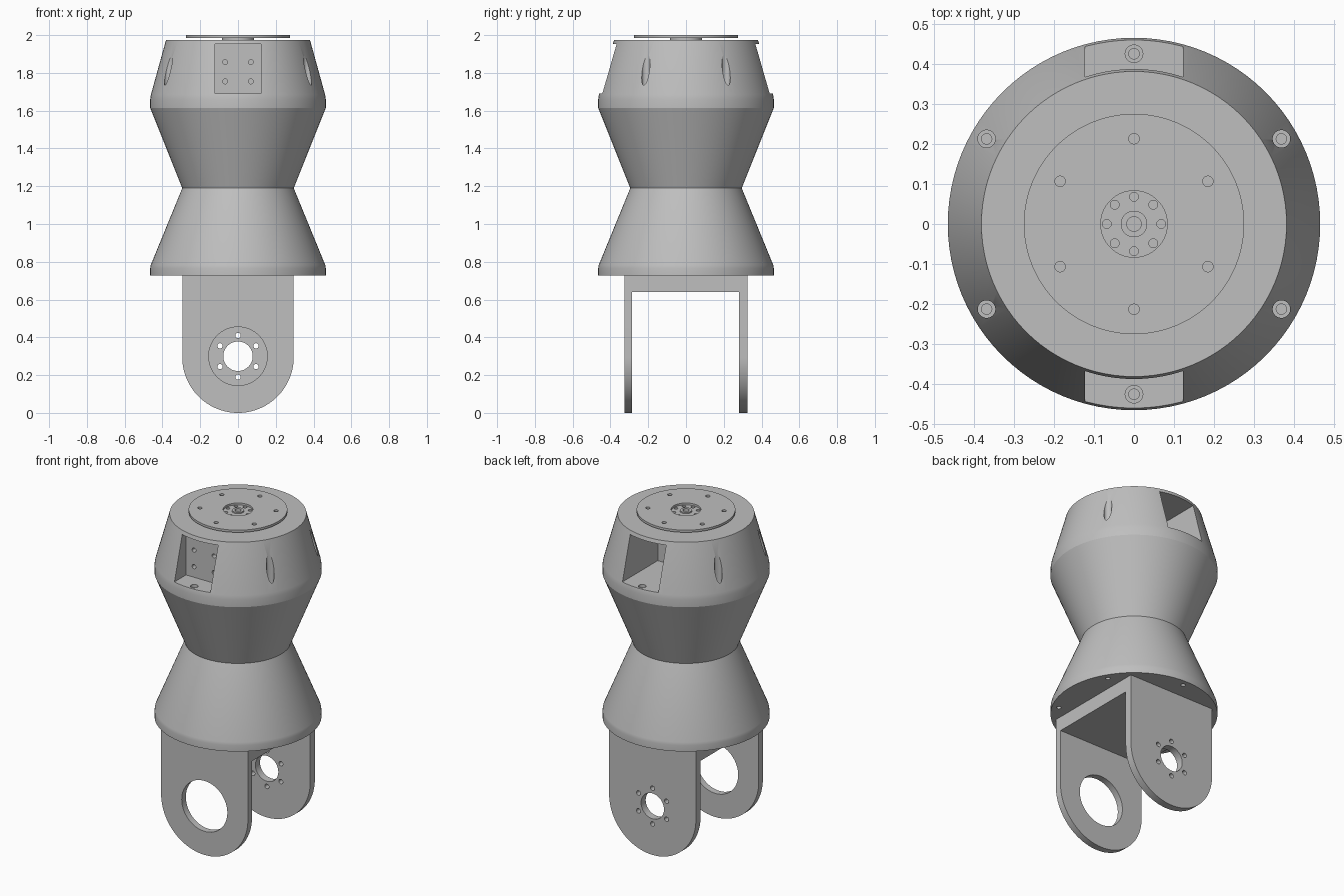
import bpy, bmesh, math
from mathutils import Matrix, Vector

cube = bpy.data.objects.get("Cube")
if cube:
    bpy.data.objects.remove(cube, do_unlink=True)

GREY = (0.52, 0.52, 0.52, 1)
mat = bpy.data.materials.new("light grey metal")
mat.use_nodes = True
mat.diffuse_color = GREY
mat.node_tree.nodes["Principled BSDF"].inputs["Base Color"].default_value = GREY


def finish(name, bm):
    bmesh.ops.recalc_face_normals(bm, faces=bm.faces)
    mesh = bpy.data.meshes.new(name)
    bm.to_mesh(mesh)
    bm.free()
    mesh.materials.append(mat)
    ob = bpy.data.objects.new(name, mesh)
    bpy.context.collection.objects.link(ob)
    return ob


def lathe(name, profile, closed=False, steps=96):
    """Revolve (radius, height) points about z."""
    bm = bmesh.new()
    vs = [bm.verts.new((r, 0, z)) for r, z in profile]
    edges = [bm.edges.new(p) for p in zip(vs, vs[1:])]
    if closed:
        edges.append(bm.edges.new((vs[-1], vs[0])))
    bmesh.ops.spin(bm, geom=vs + edges, cent=(0, 0, 0), axis=(0, 0, 1),
                   angle=math.tau, steps=steps, use_merge=True)
    bmesh.ops.remove_doubles(bm, verts=bm.verts, dist=1e-5)
    return finish(name, bm)


def ring(count, radius, start=90):
    """Evenly spaced 2D points on a circle."""
    return [(radius * math.cos(math.radians(start + 360 * i / count)),
             radius * math.sin(math.radians(start + 360 * i / count)))
            for i in range(count)]


def drills(points, r, lo, hi, along_y=False, segments=28):
    """Cylinders at 2D points, along z or along y."""
    bm = bmesh.new()
    mid = (lo + hi) / 2
    for a, b in points:
        if along_y:
            m = Matrix.Translation((a, mid, b)) @ Matrix.Rotation(math.pi / 2, 4, 'X')
        else:
            m = Matrix.Translation((a, b, mid))
        bmesh.ops.create_cone(bm, cap_ends=True, segments=segments, radius1=r,
                              radius2=r, depth=hi - lo, matrix=m)
    return finish("drill", bm)


def box(lo, hi):
    lo, hi = Vector(lo), Vector(hi)
    bm = bmesh.new()
    bmesh.ops.create_cube(bm, size=1, matrix=Matrix.Translation((lo + hi) / 2)
                          @ Matrix.Diagonal((*(hi - lo), 1)))
    return finish("box_cutter", bm)


def cut(ob, *cutters):
    """Subtract each cutter in turn, then discard it."""
    for c in cutters:
        c.hide_render = True
        mod = ob.modifiers.new("cut", 'BOOLEAN')
        mod.operation, mod.solver, mod.object = 'DIFFERENCE', 'EXACT', c
        dg = bpy.context.evaluated_depsgraph_get()
        mesh = bpy.data.meshes.new_from_object(ob.evaluated_get(dg))
        ob.modifiers.clear()
        ob.data = mesh
        bpy.data.objects.remove(c, do_unlink=True)


# Hourglass housing: lower cone, waist, upper cone
body = lathe("housing", [
    (0, 0.728), (0.465, 0.728), (0.465, 0.765), (0.462, 0.783), (0.295, 1.19),
    (0.465, 1.615), (0.465, 1.66), (0.461, 1.685), (0.381, 1.975), (0, 1.975)])
bolts = ring(6, 0.425)
cut(body,
    box((-0.122, -0.6, 1.69), (0.122, -0.33, 1.953)),   # shallow front pocket
    box((-0.122, 0.1, 1.69), (0.122, 0.6, 1.953)),      # deep rear pocket
    drills(bolts, 0.022, 1.67, 1.93),                   # counterbores
    drills(bolts, 0.013, 1.6, 1.68),
    drills(bolts, 0.013, 0.7, 0.79),                    # underside bolt holes
    drills([(x, z) for x in (-0.068, 0.068) for z in (1.755, 1.857)],
           0.013, -0.36, -0.28, along_y=True))          # pocket wall holes

# Rotating output disc on a narrow hub
disc = lathe("output_disc", [(0.083, 1.986), (0.275, 1.986), (0.275, 2), (0.083, 2)],
             closed=True)
cut(disc, drills(ring(6, 0.213), 0.013, 1.97, 2.02))
hub = lathe("output_hub", [(0, 1.96), (0.084, 1.96), (0.084, 1.988), (0.033, 1.988),
                           (0.033, 1.996), (0.018, 1.996), (0.018, 1.978), (0, 1.978)])
cut(hub, drills(ring(8, 0.068), 0.011, 1.975, 2.02))

# Fork bracket: an arch prism hollowed out, with a bore in each plate
bm = bmesh.new()
R, ZC, Y = 0.295, 0.295, 0.325
outline = [(R, 0.73)] + [(R * math.cos(t), ZC - R * math.sin(t))
                         for t in (math.pi * i / 48 for i in range(49))] + [(-R, 0.73)]
face = bm.faces.new([bm.verts.new((x, -Y, z)) for x, z in outline])
ext = bmesh.ops.extrude_face_region(bm, geom=[face])
bmesh.ops.translate(bm, vec=(0, 2 * Y, 0),
                    verts=[v for v in ext["geom"] if isinstance(v, bmesh.types.BMVert)])
fork = finish("fork_bracket", bm)
centre = (0, 0.3)
cut(fork,
    box((-0.5, -0.285, -0.2), (0.5, 0.28, 0.64)),
    drills([centre], 0.155, -0.5, -0.1, along_y=True, segments=64),
    drills([centre], 0.078, 0.1, 0.5, along_y=True, segments=48),
    drills([(x, z + centre[1]) for x, z in ring(6, 0.11)],
           0.014, 0.1, 0.5, along_y=True))

# Smooth the round surfaces, keep machined edges sharp
bpy.ops.object.select_all(action='DESELECT')
for ob in (body, disc, hub, fork):
    ob.select_set(True)
bpy.context.view_layer.objects.active = body
bpy.ops.object.shade_smooth_by_angle(angle=math.radians(20))
